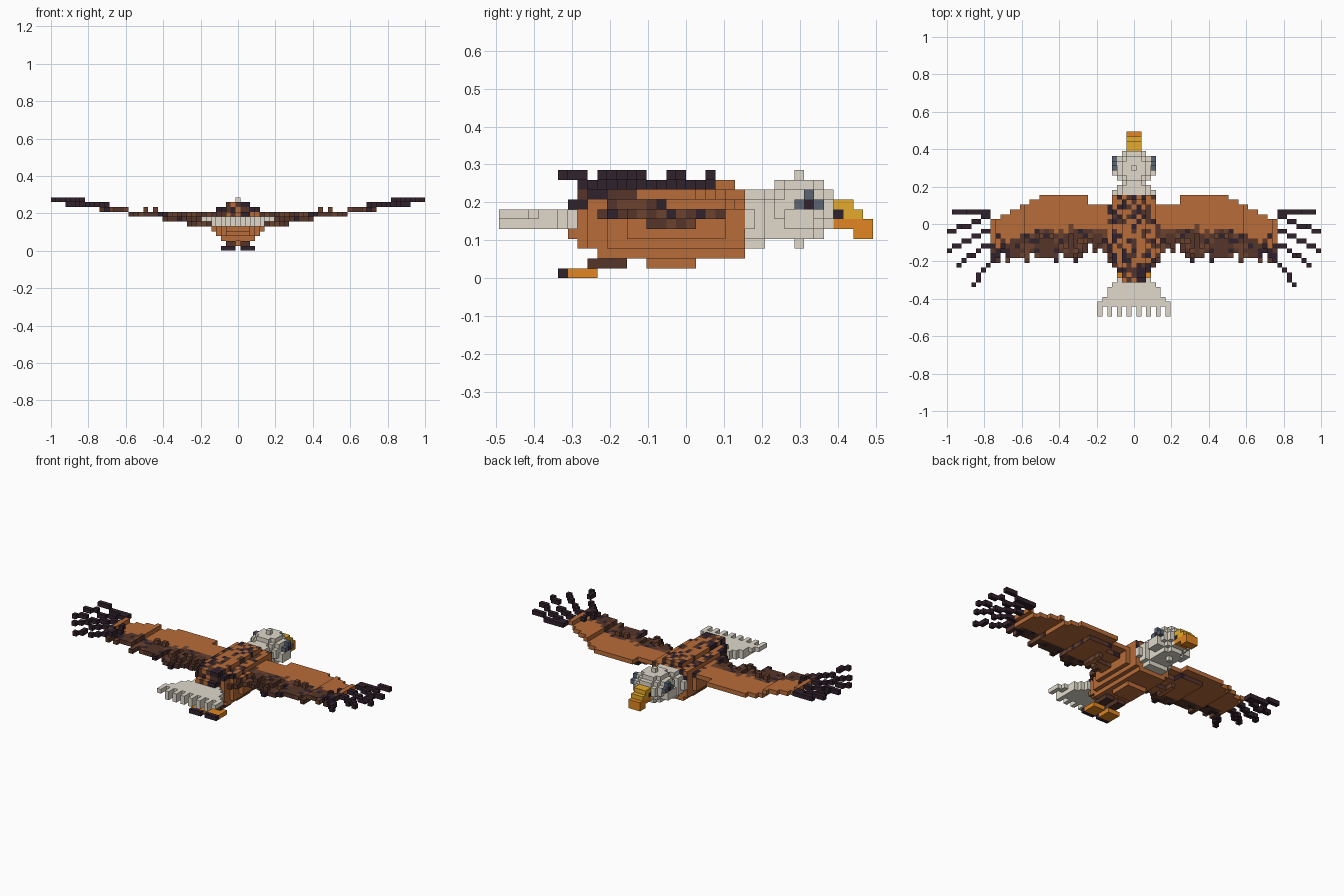
import bpy, bmesh, random
from mathutils import Vector

random.seed(4)
V = 2 / 77          # edge of one cube
MID_J = 19          # cube row that starts at y = 0

cube = bpy.data.objects.get("Cube")
if cube:
    bpy.data.objects.remove(cube)

COLOURS = {
    "brown": (0.48, 0.15, 0.04),
    "dark_brown": (0.09, 0.036, 0.023),
    "mid_brown": (0.15, 0.055, 0.028),
    "plum_black": (0.03, 0.015, 0.025),
    "cream": (0.75, 0.70, 0.60),
    "yellow": (0.78, 0.41, 0.025),
    "orange": (0.75, 0.24, 0.015),
    "blue_grey": (0.10, 0.13, 0.17),
}
NAMES = list(COLOURS)
MATS = []
for name, rgb in COLOURS.items():
    m = bpy.data.materials.new(name)
    m.use_nodes = True
    m.diffuse_color = (*rgb, 1)
    bsdf = m.node_tree.nodes["Principled BSDF"]
    bsdf.inputs["Base Color"].default_value = (*rgb, 1)
    bsdf.inputs["Roughness"].default_value = 0.9
    MATS.append(m)


def box(cells, i, j, k, colour):
    """Fill inclusive cube ranges; colour may be a function of the cell."""
    for a in range(i[0], i[1] + 1):
        for b in range(j[0], j[1] + 1):
            for c in range(k[0], k[1] + 1):
                cells[a, b, c] = colour(a, b, c) if callable(colour) else colour


def mirrored(cells):
    return {(-a, b, c): col for (a, b, c), col in cells.items()}


def build(name, cells, rule=None):
    """Turn filled cubes into a mesh holding only the exposed faces."""
    bm = bmesh.new()
    corners = {}

    def vert(p):
        if p not in corners:
            corners[p] = bm.verts.new(((p[0] - 0.5) * V, (p[1] - MID_J) * V, p[2] * V))
        return corners[p]

    for cell, colour in cells.items():
        for axis in range(3):
            for side in (0, 1):
                step = [0, 0, 0]
                step[axis] = 2 * side - 1
                if tuple(c + s for c, s in zip(cell, step)) in cells:
                    continue
                u, w = (axis + 1) % 3, (axis + 2) % 3
                ring = []
                for du, dw in ((0, 0), (1, 0), (1, 1), (0, 1)):
                    p = list(cell)
                    p[axis] += side
                    p[u] += du
                    p[w] += dw
                    ring.append(vert(tuple(p)))
                f = bm.faces.new(ring if side else ring[::-1])
                col = rule(cell, Vector(step), colour) if rule else colour
                f.material_index = NAMES.index(col)
    me = bpy.data.meshes.new(name)
    bm.to_mesh(me)
    bm.free()
    for m in MATS:
        me.materials.append(m)
    bpy.context.collection.objects.link(bpy.data.objects.new(name, me))


def feather(*_):
    return random.choice(("dark_brown", "dark_brown", "mid_brown", "plum_black"))


# Body: stacked layers, tapering at the rear, with mottled plumage on the back
def plumage(a, b, c):
    if c < 7:
        return "brown"
    return random.choice(("brown", "brown", "dark_brown", "plum_black"))


def flank(cell, normal, colour):
    if normal.x and cell[1] >= 15 and (cell[2] < 9 or cell[1] > 20):
        return "brown"
    return colour


body = {}
LAYERS = {1: (2, 15, 19), 2: (3, 10, 24), 3: (4, 8, 24), 4: (5, 7, 24), 5: (5, 7, 24),
          6: (5, 7, 24), 7: (5, 7, 24), 8: (4, 8, 24), 9: (2, 8, 23)}
for k, (half, j0, j1) in LAYERS.items():
    for j in range(j0, j1 + 1):
        h = min(half, 2 + (j - 7) // 2, 4 if j > 22 else half)
        box(body, (-h, h), (j, j), (k, k), plumage)
build("body", body, flank)

# Neck and rounded head
neck = {}
for k, half in zip(range(3, 9), (2, 3, 4, 4, 3, 2)):
    box(neck, (-half, half), (25, 25), (k, k), "cream")
    box(neck, (-min(half, 3), min(half, 3)), (26, 26), (k, k), "cream")
build("neck", neck)

head = {}
for j in range(27, 34):
    for k in range(4, 10):
        for i in range(-3, 4):
            if (i * i + (j - 30) ** 2) / 3.8 ** 2 + ((k - 6.5) / 3.3) ** 2 <= 1:
                head[i, j, k] = "cream"
box(head, (-2, 2), (27, 28), (4, 6), "cream")
box(head, (0, 0), (30, 30), (3, 10), "cream")
for s in (-4, 4):
    box(head, (s, s), (29, 31), (5, 6), "cream")
build("head", head)

# Eyes: dark pupil with grey surround
eye = {}
box(eye, (4, 4), (30, 32), (7, 7), "blue_grey")
box(eye, (4, 4), (31, 31), (8, 8), "blue_grey")
eye[4, 31, 7] = "plum_black"
build("left_eye", eye)
build("right_eye", mirrored(eye))

# Hooked beak
beak = {}
box(beak, (-1, 1), (34, 35), (7, 7), "yellow")
box(beak, (-1, 1), (34, 36), (6, 6), "yellow")
for s in (-1, 1):
    beak[s, 34, 6] = "plum_black"
box(beak, (-1, 1), (33, 37), (5, 5), "orange")
box(beak, (-1, 1), (36, 37), (4, 4), "orange")
build("beak", beak)

# Fanned tail with separated feather ends
tail = {}
for j, half in zip(range(2, 8), (7, 6, 5, 5, 4, 3)):
    box(tail, (-half, half), (j, j), (6, 6), "cream")
    box(tail, (-min(half, 5), min(half, 5)), (j, j), (5, 5), "cream")
for i in range(-7, 8, 2):
    box(tail, (i, i), (0, 1), (5 if abs(i) < 6 else 6, 6), "cream")
build("tail", tail)

# Legs and feet
leg, foot = {}, {}
box(leg, (1, 2), (9, 12), (1, 1), "dark_brown")
box(foot, (1, 3), (7, 9), (0, 0), "orange")
box(foot, (1, 3), (6, 6), (0, 0), "plum_black")
for side, flip in (("left", dict), ("right", mirrored)):
    build(side + "_leg", flip(leg))
    build(side + "_foot", flip(foot))


# Wings: brown coverts in front, ragged dark flight feathers behind, rising outward
def leading(i):
    if i <= 9:
        return 22
    return 24 if i <= 19 else max(19, 24 - (i - 18) // 2)


def trailing(i):
    base = 10 if i < 6 else 13 if i < 11 else 11
    return base + random.choice((0, 0, 1)) + i % 2


def level(i):
    return 7 if i <= 22 else 8 if i <= 28 else 9


wing = {}
for i in range(4, 30):
    edge = 18 if i <= 20 else 18 - (i - 20) // 2
    edge += random.choice((-1, 0, 0, 1))
    front, top = leading(i), level(i)
    box(wing, (i, i), (edge, front), (top, top), "brown")
    rear = trailing(i)
    if i <= 15:
        box(wing, (i, i), (rear, front - 2), (6, 6), feather)
        for j in range(rear + 1, edge):
            if random.random() < 0.5 or j > edge - 3:
                wing[i, j, 7] = feather()
        if i <= 10:
            box(wing, (i, i), (rear + 2, front - 5), (5, 5), feather)
    else:
        box(wing, (i, i), (rear, edge - 1), (top, top), feather)
        if 17 <= i <= 19:
            for j in range(rear + 2, edge):
                if random.random() < 0.4:
                    wing[i, j, 8] = feather()


def underside(cell, normal, colour):
    return "brown" if normal.z < 0 and cell[1] > 14 else colour


build("left_wing", wing, underside)
build("right_wing", mirrored(wing), underside)

# Splayed wing-tip feathers: (first i, last i, first j, last j)
tips = {}
for i0, i1, j0, j1 in ((30, 37, 21, 21), (30, 38, 20, 17), (29, 38, 18, 13),
                       (28, 36, 16, 10), (27, 33, 14, 6)):
    n = max(i1 - i0, abs(j1 - j0))
    for s in range(n + 1):
        t = s / n
        i, j = round(i0 + (i1 - i0) * t), round(j0 + (j1 - j0) * t)
        tips[i, j, 9 if t < 0.7 else 10] = "plum_black"
build("left_wing_tip", tips)
build("right_wing_tip", mirrored(tips))
